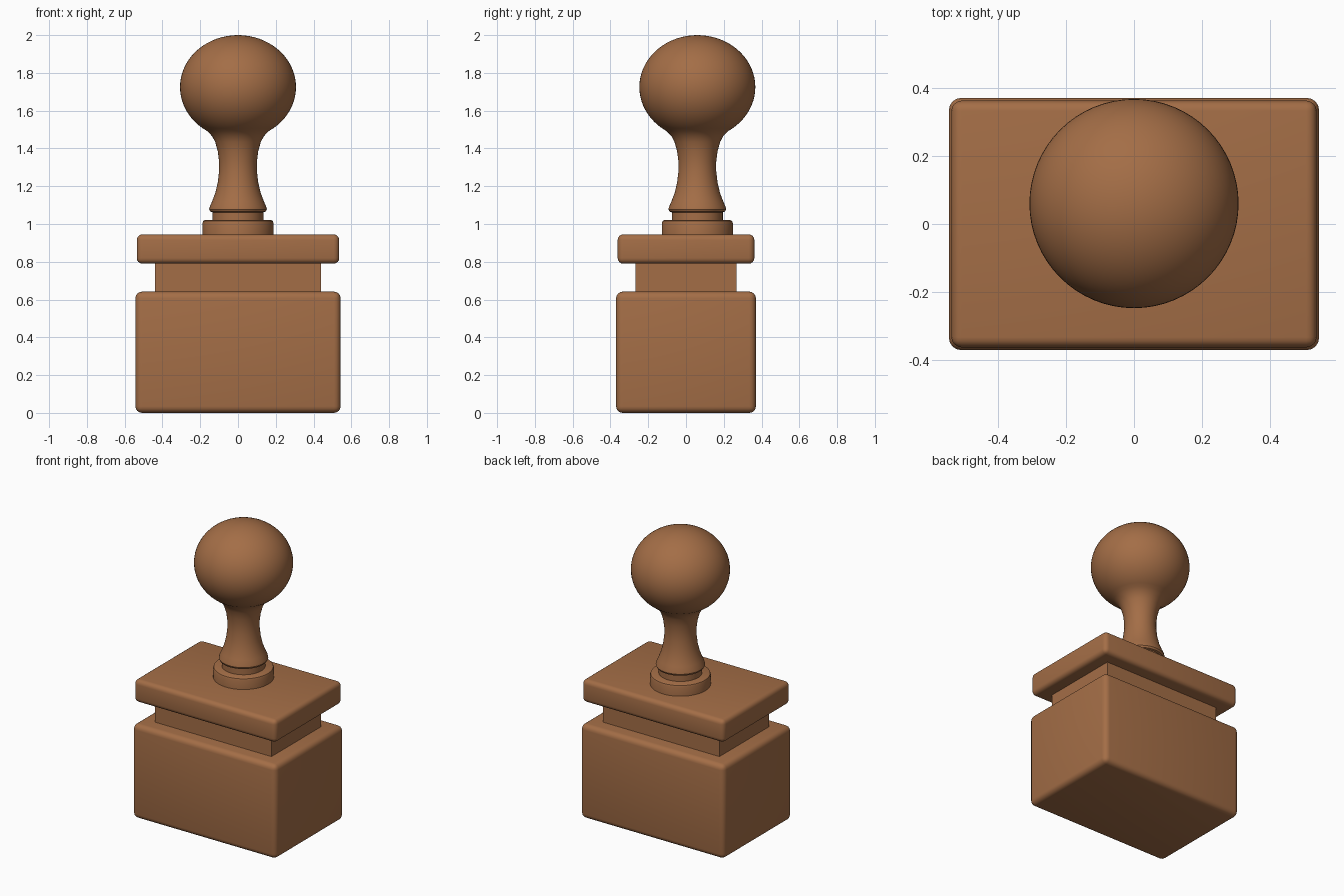
import bpy, math

if "Cube" in bpy.data.objects:
    bpy.data.objects.remove(bpy.data.objects["Cube"], do_unlink=True)

wood = bpy.data.materials.new("warm_brown_wood")
wood.use_nodes = True
colour = (0.37, 0.155, 0.062, 1)
wood.diffuse_color = colour
wood.node_tree.nodes["Principled BSDF"].inputs["Base Color"].default_value = colour


def finish(obj, name):
    obj.name = name
    obj.data.materials.append(wood)
    bpy.ops.object.select_all(action="DESELECT")
    obj.select_set(True)
    bpy.context.view_layer.objects.active = obj
    bpy.ops.object.shade_smooth_by_angle(angle=math.radians(35))


def block(name, half_x, half_y, bottom, top, radius):
    """Rectangular block with rounded edges."""
    bpy.ops.mesh.primitive_cube_add(size=2, location=(0, 0, (bottom + top) / 2))
    obj = bpy.context.object
    obj.scale = (half_x, half_y, (top - bottom) / 2)
    bpy.ops.object.transform_apply(location=False, rotation=False, scale=True)
    if radius:
        bevel = obj.modifiers.new("rounded_edges", "BEVEL")
        bevel.width = radius
        bevel.segments = 4
        bpy.ops.object.modifier_apply(modifier=bevel.name)
    finish(obj, name)


def lathe(name, profile, centre_y, sides=64):
    """Spin a (radius, height) profile that starts and ends on the axis."""
    verts, faces, rings = [], [], []
    for r, z in profile:
        count = 1 if r < 1e-5 else sides
        rings.append([len(verts) + i for i in range(count)])
        for i in range(count):
            a = 2 * math.pi * i / sides
            verts.append((r * math.cos(a), r * math.sin(a), z))
    for low, high in zip(rings, rings[1:]):
        for i in range(sides):
            j = (i + 1) % sides
            if len(low) == 1:
                faces.append((low[0], high[j], high[i]))
            elif len(high) == 1:
                faces.append((low[i], low[j], high[0]))
            else:
                faces.append((low[i], low[j], high[j], high[i]))
    mesh = bpy.data.meshes.new(name)
    mesh.from_pydata(verts, [], faces)
    obj = bpy.data.objects.new(name, mesh)
    bpy.context.collection.objects.link(obj)
    obj.location.y = centre_y
    finish(obj, name)


# Stepped body
block("base_block", 0.543, 0.37, 0, 0.642, 0.035)
block("recessed_waist", 0.44, 0.267, 0.62, 0.81, 0)
block("top_slab", 0.536, 0.362, 0.79, 0.945, 0.03)

# Round collar under the handle
handle_y = 0.06
lathe("collar_disc", [(0, 0.93), (0.188, 0.93), (0.188, 1.005), (0.184, 1.016),
                      (0.174, 1.021), (0, 1.021)], handle_y)

# Turned handle: waisted stem running into a slightly flattened ball
stem = [(0, 1.0), (0.135, 1.0), (0.135, 1.062), (0.147, 1.066), (0.153, 1.078),
        (0.149, 1.093), (0.137, 1.12), (0.12, 1.165), (0.107, 1.22),
        (0.1, 1.28), (0.1, 1.33), (0.107, 1.385), (0.121, 1.435), (0.137, 1.465)]
ball_radius, ball_half_height, ball_z = 0.307, 0.275, 1.725
start = math.asin(0.163 / ball_radius)
steps = 28
ball = []
for k in range(steps + 1):
    t = start + (math.pi - start) * k / steps
    r = ball_radius * math.sin(t) if k < steps else 0
    ball.append((r, ball_z - ball_half_height * math.cos(t)))
lathe("turned_handle", stem + ball, handle_y)
